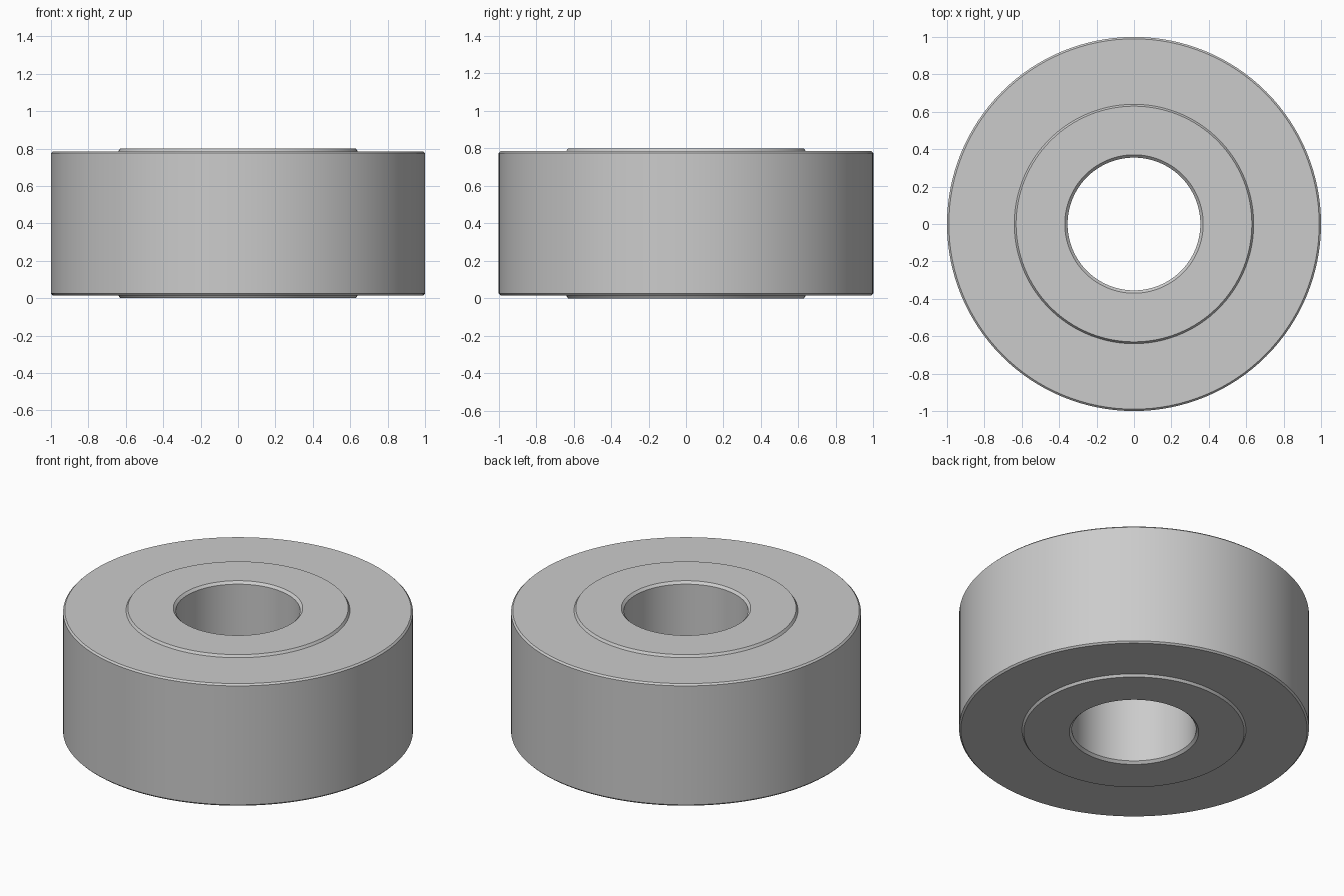
import bpy, bmesh, math

if "Cube" in bpy.data.objects:
    bpy.data.objects.remove(bpy.data.objects["Cube"])

H = 0.80      # overall height
SEG = 128     # lathe steps

# Upper half of the cross-section (radius, height above mid-plane)
half = [
    (0.355, H / 2 - 0.015),   # bore, below its chamfer
    (0.370, H / 2),           # bore chamfer, top edge
    (0.630, H / 2),           # raised hub face
    (0.640, H / 2 - 0.015),   # hub chamfer meets the ring face
    (0.990, H / 2 - 0.015),   # ring face
    (1.000, H / 2 - 0.025),   # rim chamfer
]
# Mirror for the underside to close the loop
profile = half + [(r, -z) for r, z in reversed(half)]

# Spin the closed profile around z
bm = bmesh.new()
rings = []
for i in range(SEG):
    a = 2 * math.pi * i / SEG
    rings.append([bm.verts.new((r * math.cos(a), r * math.sin(a), z + H / 2))
                  for r, z in profile])
n = len(profile)
for i in range(SEG):
    p, q = rings[i], rings[(i + 1) % SEG]
    for j in range(n):
        k = (j + 1) % n
        bm.faces.new((p[j], q[j], q[k], p[k]))
bmesh.ops.recalc_face_normals(bm, faces=bm.faces)

mesh = bpy.data.meshes.new("roller_ring")
bm.to_mesh(mesh)
bm.free()
roller = bpy.data.objects.new("roller_ring", mesh)
bpy.context.collection.objects.link(roller)

# Smooth round walls, crisp chamfer edges
bpy.context.view_layer.objects.active = roller
roller.select_set(True)
bpy.ops.object.shade_smooth_by_angle(angle=math.radians(25))
